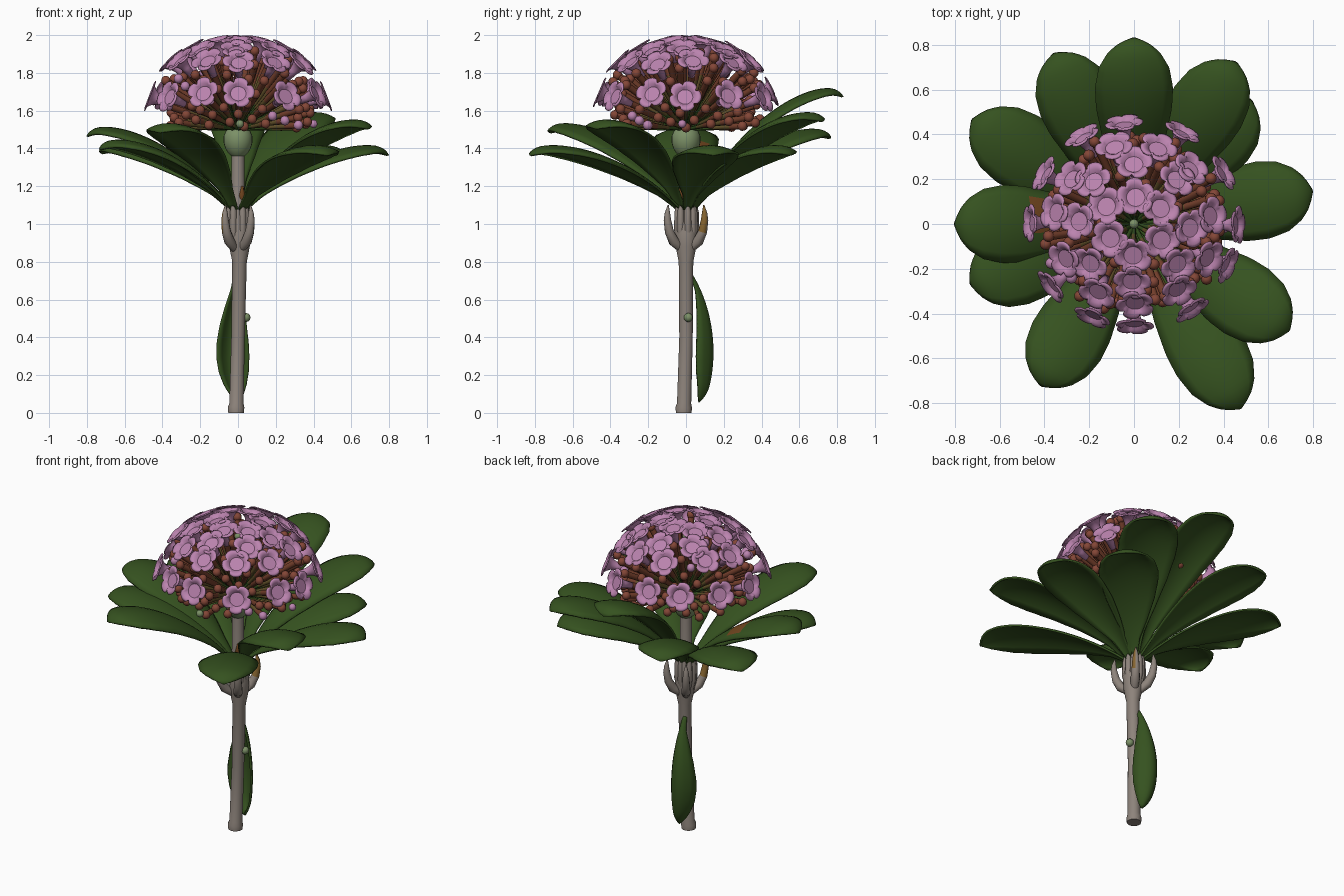
import bpy, bmesh, math, random
from mathutils import Vector

if "Cube" in bpy.data.objects:
    bpy.data.objects.remove(bpy.data.objects["Cube"])

random.seed(4)
HUB = Vector((0, 0, 1.5))


def material(name, rgb):
    m = bpy.data.materials.new(name)
    m.diffuse_color = (*rgb, 1)
    m.use_nodes = True
    m.node_tree.nodes["Principled BSDF"].inputs["Base Color"].default_value = m.diffuse_color
    return m


GREEN = material("leaf green", (0.036, 0.084, 0.014))
GREY = material("stem grey", (0.27, 0.23, 0.20))
PINK = material("petal pink", (0.50, 0.23, 0.43))
RED = material("bud red", (0.23, 0.062, 0.038))
BROWN = material("stalk brown", (0.17, 0.048, 0.024))
OLIVE = material("stalk olive", (0.12, 0.08, 0.022))
PALE = material("pale green", (0.20, 0.28, 0.135))
GOLD = material("dry gold", (0.24, 0.13, 0.03))
SPOT = material("leaf spot brown", (0.17, 0.062, 0.014))


def finish(bm, name, mats, thick=0):
    bmesh.ops.recalc_face_normals(bm, faces=bm.faces)
    me = bpy.data.meshes.new(name)
    bm.to_mesh(me)
    bm.free()
    ob = bpy.data.objects.new(name, me)
    bpy.context.collection.objects.link(ob)
    for m in mats:
        me.materials.append(m)
    for p in me.polygons:
        p.use_smooth = len(p.vertices) < 5
    if thick:
        s = ob.modifiers.new("thickness", 'SOLIDIFY')
        s.thickness, s.offset = thick, 0
    return ob


def polar(r, a, z):
    return Vector((r * math.cos(a), r * math.sin(a), z))


def bridge(bm, rings, closed):
    n = len(rings[0])
    faces = []
    for a, b in zip(rings, rings[1:]):
        for i in range(n if closed else n - 1):
            j = (i + 1) % n
            faces.append(bm.faces.new((a[i], a[j], b[j], b[i])))
    return faces


def tube(bm, pts, radii, n=10):
    pts = [Vector(p) for p in pts]
    ref = (pts[-1] - pts[0]).normalized().orthogonal().normalized()
    rings = []
    for i, (p, r) in enumerate(zip(pts, radii)):
        t = (pts[min(i + 1, len(pts) - 1)] - pts[max(i - 1, 0)]).normalized()
        u = (ref - t * ref.dot(t)).normalized()
        v = t.cross(u)
        rings.append([bm.verts.new(p + (u * math.cos(k * math.tau / n) + v * math.sin(k * math.tau / n)) * r)
                      for k in range(n)])
    faces = bridge(bm, rings, True)
    bm.faces.new(rings[0][::-1])
    bm.faces.new(rings[-1])
    return faces


def ball(bm, c, r, mat=0, seg=10):
    vs = bmesh.ops.create_uvsphere(bm, u_segments=seg, v_segments=6, radius=r)["verts"]
    for v in vs:
        v.co += Vector(c)
        for f in v.link_faces:
            f.material_index = mat


# half-width of a leaf along its length
WIDTHS = [(0, .02), (.12, .04), (.25, .09), (.4, .138), (.55, .167), (.66, .172),
          (.78, .155), (.88, .115), (.95, .065), (1, .004)]


def leaf_width(s):
    for (a, wa), (b, wb) in zip(WIDTHS, WIDTHS[1:]):
        if s <= b:
            return wa + (wb - wa) * (s - a) / (b - a)
    return WIDTHS[-1][1]


def leaf(name, P, side, width=1.0, droop=0.045, spot=False):
    P = [Vector(p) for p in P]
    bm = bmesh.new()
    rows = []
    for i in range(33):
        s = i / 32
        q = 1 - s
        c = P[0] * q**3 + P[1] * 3 * q * q * s + P[2] * 3 * q * s * s + P[3] * s**3
        t = (P[1] - P[0]) * q * q + (P[2] - P[1]) * 2 * q * s + (P[3] - P[2]) * s * s
        nrm = t.cross(side).normalized()
        c -= nrm * .025 * (max(0, s - .86) / .14)**2      # hooked tip
        w = leaf_width(s) * width
        rows.append([bm.verts.new(c + side * (w * k / 4) - nrm * droop * (k / 4)**2 * w / (.172 * width))
                     for k in range(-4, 5)])
    for i, f in enumerate(bridge(bm, rows, False)):
        if spot and 13 <= i // 8 <= 16 and 1 <= i % 8 <= 4:
            f.material_index = 1
    return finish(bm, name, [GREEN, SPOT], 0.012)


# leaf whorl: tip x, tip y, highest z
TIPS = [(0, .84, 1.73), (.46, .73, 1.60), (.53, .56, 1.42), (.805, .15, 1.42), (.70, -.48, 1.56),
        (.48, -.83, 1.42), (-.42, -.73, 1.54), (-.74, -.27, 1.45), (-.81, 0, 1.52),
        (-.73, .47, 1.43), (-.36, .77, 1.51)]
petioles = bmesh.new()
for i, (x, y, zp) in enumerate(TIPS):
    a, R = math.atan2(y, x), math.hypot(x, y)
    h = zp - 1.08
    leaf(f"leaf_{i + 1}", [polar(.04, a, 1.08), polar(.3 * R, a, 1.08 + .67 * h),
                           polar(.78 * R, a, zp + .06), polar(R, a, zp - .035)],
         Vector((-math.sin(a), math.cos(a), 0)), spot=i == 8)
    tube(petioles, [polar(.03, a, .88), polar(.05, a, .97), polar(.05, a, 1.06), polar(.045, a, 1.11)],
         [.015, .02, .018, .012], 8)
finish(petioles, "petioles", [GREY])

# single leaf hanging behind the stem
leaf("hanging_leaf", [(-.01, .03, .73), (-.02, .14, .55), (-.05, .18, .28), (0, .09, .05)],
     Vector((-1, 0, 0)), 0.48, 0.085)

# main stem with side bud
bm = bmesh.new()
tube(bm, [(-.01, -.012, 0), (-.01, -.012, .03), (-.008, -.01, .05), (0, 0, .4), (.008, 0, .8),
          (.008, 0, .88), (.006, 0, .95), (0, 0, 1.05), (0, 0, 1.15), (0, 0, 1.45)],
     [.042, .044, .038, .036, .039, .055, .06, .05, .036, .033], 20)
finish(bm, "stem", [GREY])
bm = bmesh.new()
ball(bm, (.042, .012, .505), .024, 0, 12)
finish(bm, "side_bud", [PALE])

# curved prongs at the top of the stem, two of them dry along one flank
bm = bmesh.new()
for deg in (55, 125, 235, 305):
    a = math.radians(deg)
    flank = Vector((math.sin(a), -math.cos(a), 0))
    for f in tube(bm, [polar(.03, a, .87), polar(.08, a, .91), polar(.108, a, .96), polar(.12, a, 1.02),
                       polar(.12, a, 1.06), polar(.115, a, 1.1)], [.022, .028, .024, .02, .014, .003]):
        c = f.calc_center_median()
        if deg in (55, 235) and c.z > .97 and c.dot(flank) > 0:
            f.material_index = 1
finish(bm, "prongs", [GREY, GOLD])

# dry scar on the front of the stem
bm = bmesh.new()
tube(bm, [(.02, -.02, 1.12), (.022, -.03, 1.15), (.022, -.026, 1.2)], [.01, .018, .006], 8)
finish(bm, "stem_scar", [SPOT])

# green cup under the flower head
bm = bmesh.new()
tube(bm, [(0, 0, z) for z in (1.36, 1.375, 1.4, 1.43, 1.465, 1.49, 1.505)],
     [.035, .052, .067, .076, .076, .066, .05], 24)
finish(bm, "flower_base", [PALE])


def direction(elev, az):
    return Vector((math.cos(elev) * math.cos(az), math.cos(elev) * math.sin(az), math.sin(elev)))


# open flowers ring by ring (direction, distance), then buds spread between them
flowers = []
for elev, n, off, reach in ((22, 12, .1, 0), (45, 11, .3, .015), (58, 8, 0, .008), (74, 6, .5, -.005)):
    for k in range(n):
        flowers.append((direction(math.radians(elev + random.uniform(-2, 2)),
                                  (k + off) * math.tau / n + random.uniform(-.08, .08)), reach))
buds = []
for k in range(165):
    s = .03 + .93 * (k + .5) / 165
    d = direction(math.asin(s), k * 2.39996)
    if all(d.angle(f) > .12 for f, _ in flowers):
        buds.append((d, .36 + .1 * min(1, s / .5) + random.uniform(-.06, .01)))

# stalks: green near the hub, then olive, then thick brown ends
bm = bmesh.new()
for d, r in [(f, .42 + e) for f, e in flowers] + buds:
    for f in tube(bm, [HUB + d * c for c in (.02, .18, .25, .3, r)], [.008, .011, .013, .017, .019], 7):
        dist = (f.calc_center_median() - HUB).length
        f.material_index = 0 if dist < .15 else 1 if dist < .29 else 2
finish(bm, "stalks", [GREEN, OLIVE, BROWN])

# buds: mostly red, a few opening pink, and three tiny young ones
bm = bmesh.new()
for i, (d, r) in enumerate(buds):
    ball(bm, HUB + d * r, .026, 1 if i % 13 == 5 else 0)
for c, mat in (((0, 0, 1.87), 2), ((.01, -.4, 1.53), 2), ((.4, -.02, 1.53), 1)):
    ball(bm, c, .022, mat)
finish(bm, "buds", [RED, PINK, PALE])

# five-petalled trumpet flowers: (distance from hub, radius, how much the lobes show)
PROFILE = [(.38, .016, 0), (.435, .021, 0), (.462, .029, 0), (.48, .042, 0),
           (.493, .057, .4), (.501, .073, .9), (.497, .087, 1)]
bm = bmesh.new()
N = 40
for d, reach in flowers:
    u = d.orthogonal().normalized()
    v = d.cross(u)
    spin = random.uniform(0, 6)
    rings = []
    for dist, rad, lobe in PROFILE:
        ring = []
        for k in range(N):
            t = k * math.tau / N
            r = rad * (1 - lobe * .28 * (1 - abs(math.cos(2.5 * t))**.4))
            ring.append(bm.verts.new(HUB + d * (dist + reach)
                                     + (u * math.cos(t + spin) + v * math.sin(t + spin)) * r))
        rings.append(ring)
    bridge(bm, rings, True)
    # shallow closed throat
    bm.faces.new([bm.verts.new(p.co.copy()) for p in rings[3]])
finish(bm, "flowers", [PINK], 0.005)
